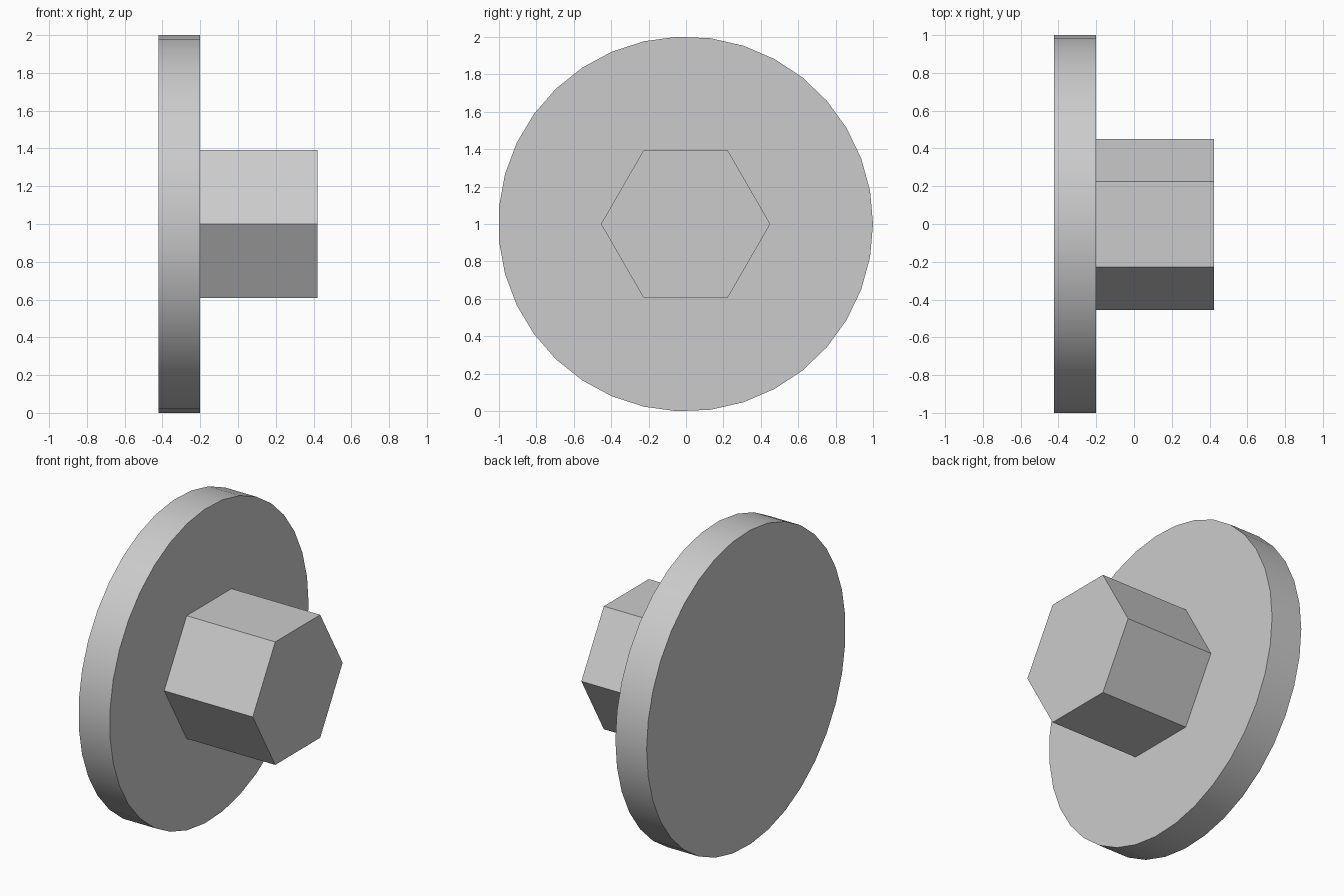
import bpy, bmesh
from math import sin, cos, tau, radians
from mathutils import Vector

old = bpy.data.objects.get("Cube")
if old:
    bpy.data.objects.remove(old, do_unlink=True)

# Single plain grey finish
grey = bpy.data.materials.new("plain_grey")
grey.use_nodes = True
colour = (0.6, 0.6, 0.6, 1)
grey.diffuse_color = colour
grey.node_tree.nodes["Principled BSDF"].inputs["Base Color"].default_value = colour


def prism(name, sides, radius, x0, x1):
    """Regular prism along x, with its first corner towards +y."""
    bm = bmesh.new()
    ring = [bm.verts.new((x0, radius * cos(tau * i / sides) - 0.002,
                          1 + radius * sin(tau * i / sides)))
            for i in range(sides)]
    base = bm.faces.new(ring)
    grown = bmesh.ops.extrude_face_region(bm, geom=[base], use_keep_orig=True)
    top = [v for v in grown["geom"] if isinstance(v, bmesh.types.BMVert)]
    bmesh.ops.translate(bm, verts=top, vec=Vector((x1 - x0, 0, 0)))
    bmesh.ops.recalc_face_normals(bm, faces=bm.faces)
    mesh = bpy.data.meshes.new(name)
    bm.to_mesh(mesh)
    bm.free()
    mesh.materials.append(grey)
    obj = bpy.data.objects.new(name, mesh)
    bpy.context.collection.objects.link(obj)
    bpy.ops.object.select_all(action="DESELECT")
    obj.select_set(True)
    bpy.context.view_layer.objects.active = obj
    bpy.ops.object.shade_smooth_by_angle(angle=radians(30))
    return obj


# Wide round flange and the hexagonal boss standing on it
prism("round_flange", 35, 1.001, -0.422, -0.202)
prism("hexagonal_boss", 6, 0.452, -0.202, 0.422)
